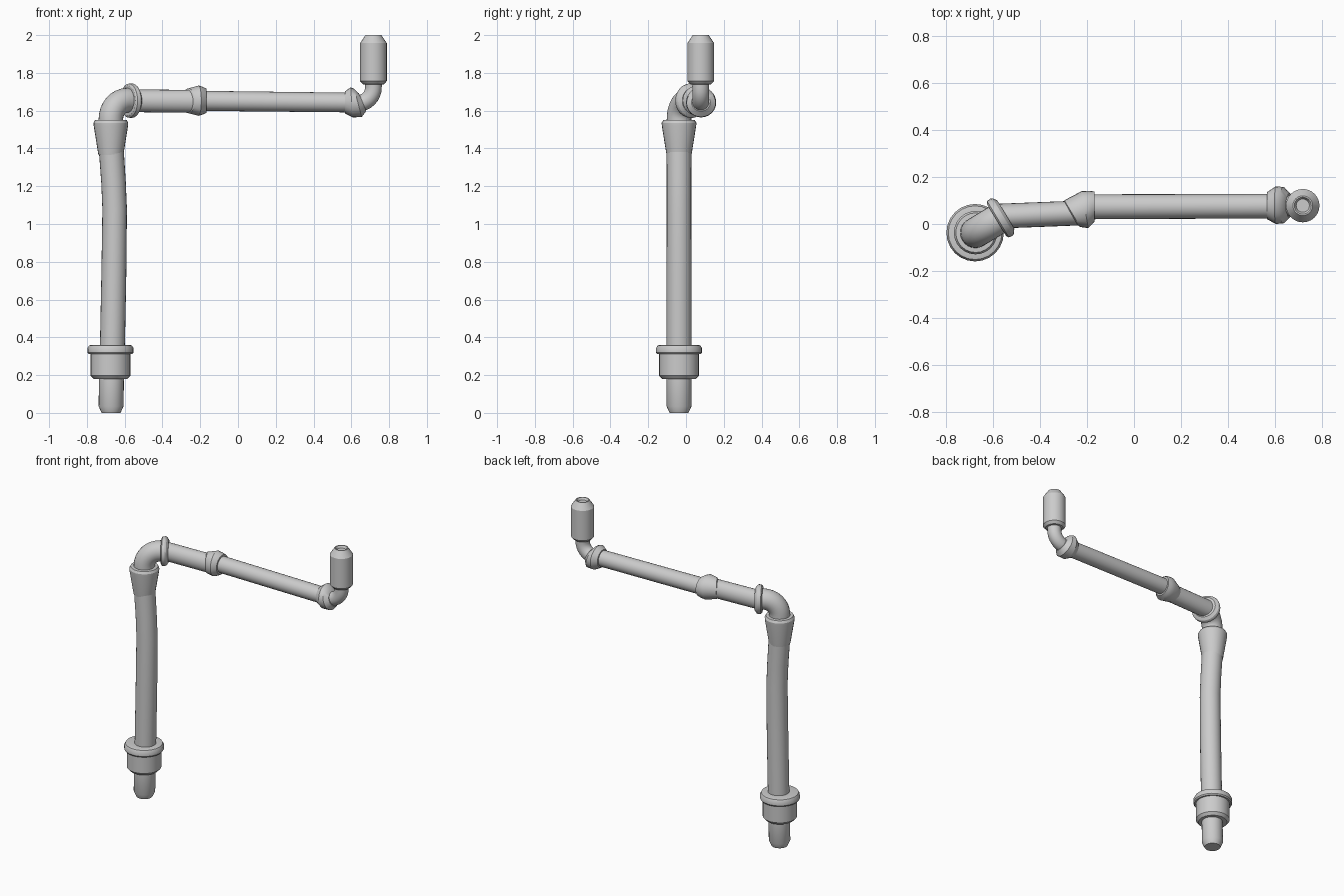
import bpy, bmesh
from math import sin, cos, pi, radians
from mathutils import Vector, Quaternion

if "Cube" in bpy.data.objects:
    bpy.data.objects.remove(bpy.data.objects["Cube"])

SIDES = 24


def loft(name, rings):
    """Closed tube through rings of (centre, normal, radius)."""
    bm = bmesh.new()
    prev, q, loops = Vector((0, 0, 1)), Quaternion(), []
    for c, n, r in rings:
        n = Vector(n).normalized()
        q = prev.rotation_difference(n) @ q
        prev = n
        loops.append([bm.verts.new(Vector(c) + q @ Vector(
            (r * cos(2 * pi * i / SIDES), r * sin(2 * pi * i / SIDES), 0)))
            for i in range(SIDES)])
    for a, b in zip(loops, loops[1:]):
        for i in range(SIDES):
            j = (i + 1) % SIDES
            bm.faces.new((a[i], a[j], b[j], b[i]))
    bm.faces.new(loops[0][::-1])
    bm.faces.new(loops[-1])
    bmesh.ops.recalc_face_normals(bm, faces=bm.faces)
    me = bpy.data.meshes.new(name)
    bm.to_mesh(me)
    bm.free()
    ob = bpy.data.objects.new(name, me)
    bpy.context.collection.objects.link(ob)
    bpy.ops.object.select_all(action='DESELECT')
    ob.select_set(True)
    bpy.context.view_layer.objects.active = ob
    bpy.ops.object.shade_smooth_by_angle(angle=radians(30))
    return ob


def upright(x, y, profile):
    return [((x, y, z), (0, 0, 1), r) for r, z in profile]


def heading(deg):
    return Vector((cos(radians(deg)), sin(radians(deg)), 0))


UP = Vector((0, 0, 1))
PX, PY = -0.673, -0.037      # riser axis
AX = 31                      # heading of the upper elbow
d = heading(AX)

# slightly bowed riser pipe
path = [(-.672, 0, .05), (-.672, .035, .066), (-.67, .18, .066), (-.664, .4, .066),
        (-.657, .75, .066), (-.653, 1.08, .065), (-.659, 1.22, .065), (-.67, 1.38, .066)]
loft("riser_pipe", [((x, PY, z), UP, r) for x, z, r in path])

# base collar with rounded flange
loft("base_collar", upright(-.675, PY, [
    (.064, .18), (.09, .18), (.106, .198), (.106, .312), (.116, .312),
    (.122, .32), (.122, .342), (.114, .357), (.1, .36), (.064, .36)]))

# flared socket at the riser top
loft("riser_socket", upright(PX, PY, [
    (.066, 1.365), (.091, 1.52), (.092, 1.535), (.084, 1.55), (.06, 1.552)]))

# upper elbow
R, H = .1, 1.655
base = Vector((PX, PY, 0))
rings = [(base + UP * 1.54, UP, .065)]
for i in range(9):
    a = pi / 2 * i / 8
    rings.append((base + d * R * (1 - cos(a)) + UP * (H - R + R * sin(a)),
                  UP * cos(a) + d * sin(a), .065))
rings.append((base + d * .125 + UP * H, d, .065))
loft("upper_elbow", rings)

# elbow flange
loft("elbow_flange", [(base + d * s + UP * 1.653, d, r) for s, r in [
    (.104, .06), (.104, .08), (.111, .09), (.128, .092), (.137, .088), (.15, .07), (.15, .05)]])

# short arm pipe, rings kept oblique so it is slightly flattened
loft("short_arm", [((-.56, .034, 1.652), d, .06), ((-.25, .046, 1.65), d, .06)])

# mitred coupling between the two arm pipes
loft("arm_coupling", [
    ((-.268, .042, 1.652), d, .055), ((-.262, .044, 1.652), d, .066),
    ((-.208, .061, 1.653), heading(10), .08), ((-.185, .068, 1.653), heading(3), .073),
    ((-.168, .074, 1.652), heading(0), .064), ((-.168, .074, 1.652), heading(0), .05)])

# long arm pipe
X = Vector((1, 0, 0))
loft("long_arm", [((-.2, .073, 1.652), X, .053), ((.6, .076, 1.643), X, .052)])


# tilted end coupling
def tilt(deg):
    return Vector((cos(radians(deg)), 0, sin(radians(deg))))


loft("end_coupling", [
    ((.565, .078, 1.644), tilt(0), .05), ((.566, .078, 1.644), tilt(0), .058),
    ((.602, .08, 1.644), tilt(4), .08), ((.635, .08, 1.641), tilt(15), .077),
    ((.66, .079, 1.644), tilt(22), .05), ((.66, .079, 1.644), tilt(22), .03)])

# end elbow
r2, cx = .085, .717
rings = [((.6, .078, 1.638), X, .044)]
for i in range(9):
    a = pi / 2 * i / 8
    rings.append(((cx - r2 + r2 * sin(a), .078, 1.638 + r2 * (1 - cos(a))), tilt(90 * i / 8), .044))
rings.append(((cx, .078, 1.76), UP, .045))
loft("end_elbow", rings)

# outlet tip with a shallow recess on top
loft("outlet_tip", upright(cx, .078, [
    (.044, 1.738), (.056, 1.74), (.071, 1.757), (.071, 1.957),
    (.042, 2.0), (.036, 2.0), (.028, 1.985)]))
